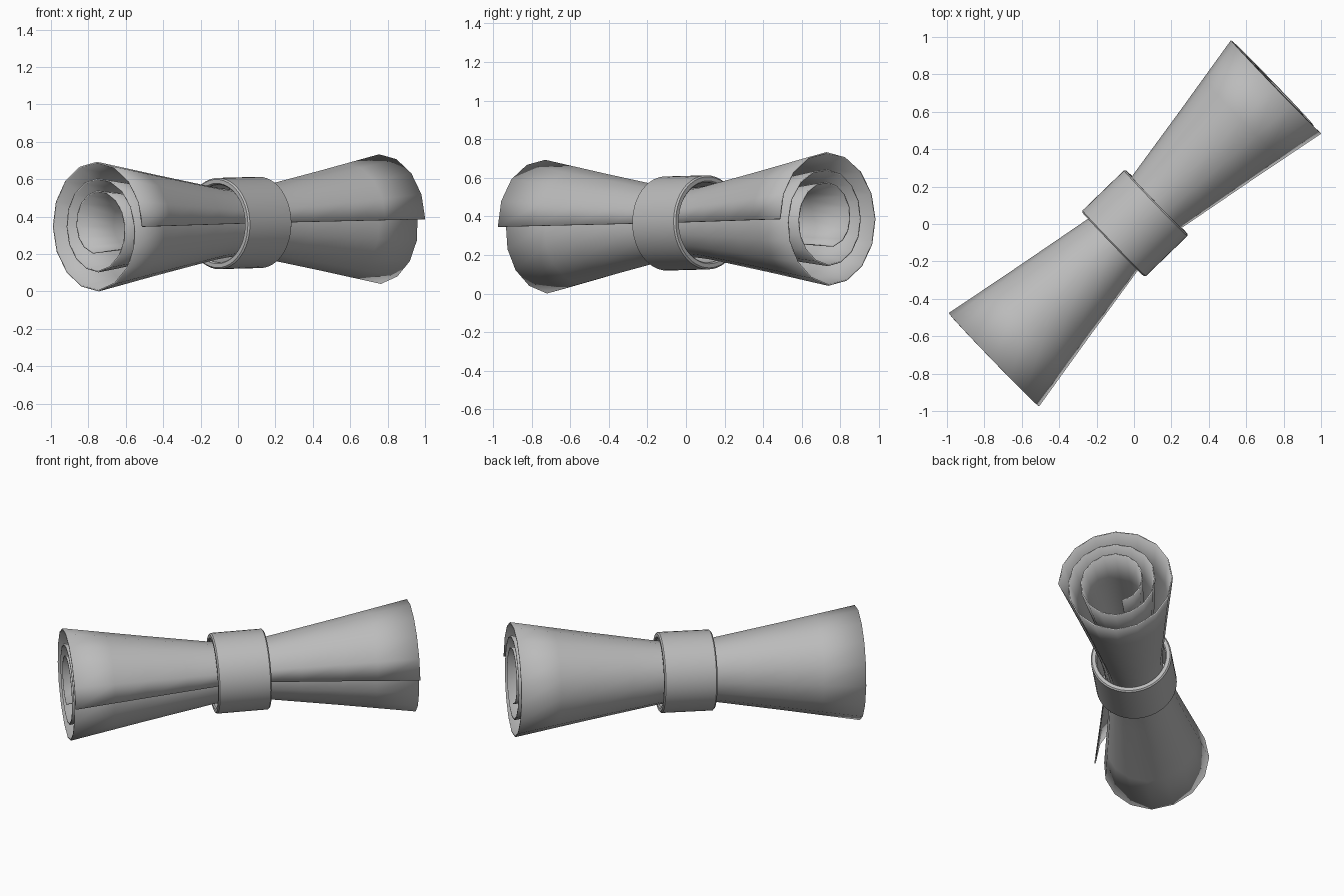
import bpy, bmesh, math
from mathutils import Vector, Matrix

cube = bpy.data.objects.get("Cube")
if cube:
    bpy.data.objects.remove(cube, do_unlink=True)

# One cloth-grey material
grey = bpy.data.materials.new("soft grey")
grey.use_nodes = True
colour = (0.5, 0.5, 0.5, 1)
grey.diffuse_color = colour
grey.node_tree.nodes["Principled BSDF"].inputs["Base Color"].default_value = colour

# Local x runs along the roll, local y across it, local z up
along = Vector((1.51, 1.46, 0.04)).normalized()
across = Vector((0, 0, 1)).cross(along).normalized()
up = along.cross(across)
frame = Matrix((along, across, up)).transposed().to_4x4()
frame.translation = (0.005, 0.004, 0.366)


def interpolate(table, t):
    for (t0, v0), (t1, v1) in zip(table, table[1:]):
        if t <= t1:
            return v0 + (v1 - v0) * (t - t0) / (t1 - t0)
    return table[-1][1]


def sweep(name, rows, closed):
    """Skin equal rows of points into a smooth-shaded object."""
    bm = bmesh.new()
    grid = [[bm.verts.new(p) for p in row] for row in rows]
    pairs = list(zip(grid, grid[1:] + grid[:1])) if closed else list(zip(grid, grid[1:]))
    for a, b in pairs:
        for i in range(len(a) - (0 if closed else 1)):
            j = (i + 1) % len(a)
            bm.faces.new((a[i], a[j], b[j], b[i]))
    bmesh.ops.recalc_face_normals(bm, faces=bm.faces)
    mesh = bpy.data.meshes.new(name)
    bm.to_mesh(mesh)
    bm.free()
    obj = bpy.data.objects.new(name, mesh)
    obj.matrix_world = frame
    mesh.materials.append(grey)
    bpy.context.collection.objects.link(obj)
    bpy.ops.object.select_all(action='DESELECT')
    obj.select_set(True)
    bpy.context.view_layer.objects.active = obj
    bpy.ops.object.shade_smooth_by_angle(angle=math.radians(35))
    return obj


# Rolled napkin: a spiral starting at the loose flap, pinched at the middle
spiral = [(0, 0.344), (270, 0.342), (360, 0.285), (450, 0.255), (540, 0.236),
          (630, 0.24), (720, 0.21), (810, 0.19), (900, 0.16), (975, 0.145)]
pinch = [(0, 0.51), (0.08, 0.52), (0.17, 0.55), (0.6, 0.765), (1.05, 1.0)]
stations = [-1.05, -0.8, -0.6, -0.35, -0.17, -0.08, 0, 0.08, 0.17, 0.35, 0.6, 0.8, 1.05]
angles = [22.5 * i for i in range(43)] + [975]
rows = []
for x in stations:
    k = interpolate(pinch, abs(x))
    row = []
    for d in angles:
        r, t = k * interpolate(spiral, d), math.radians(d)
        row.append((x, -r * math.cos(t), r * math.sin(t)))
    rows.append(row)
napkin = sweep("rolled_napkin", rows, closed=False)
cloth = napkin.modifiers.new("cloth thickness", 'SOLIDIFY')
cloth.thickness = 0.008
cloth.offset = 0

# Napkin ring: a band with softened rims
band = [(-0.162, 0.236), (-0.154, 0.244), (0.154, 0.244), (0.162, 0.236),
        (0.162, 0.215), (0.154, 0.208), (-0.154, 0.208), (-0.162, 0.215)]
turn = [2 * math.pi * i / 48 for i in range(48)]
sweep("napkin_ring", [[(x, r * math.cos(t), r * math.sin(t)) for x, r in band]
                      for t in turn], closed=True)
